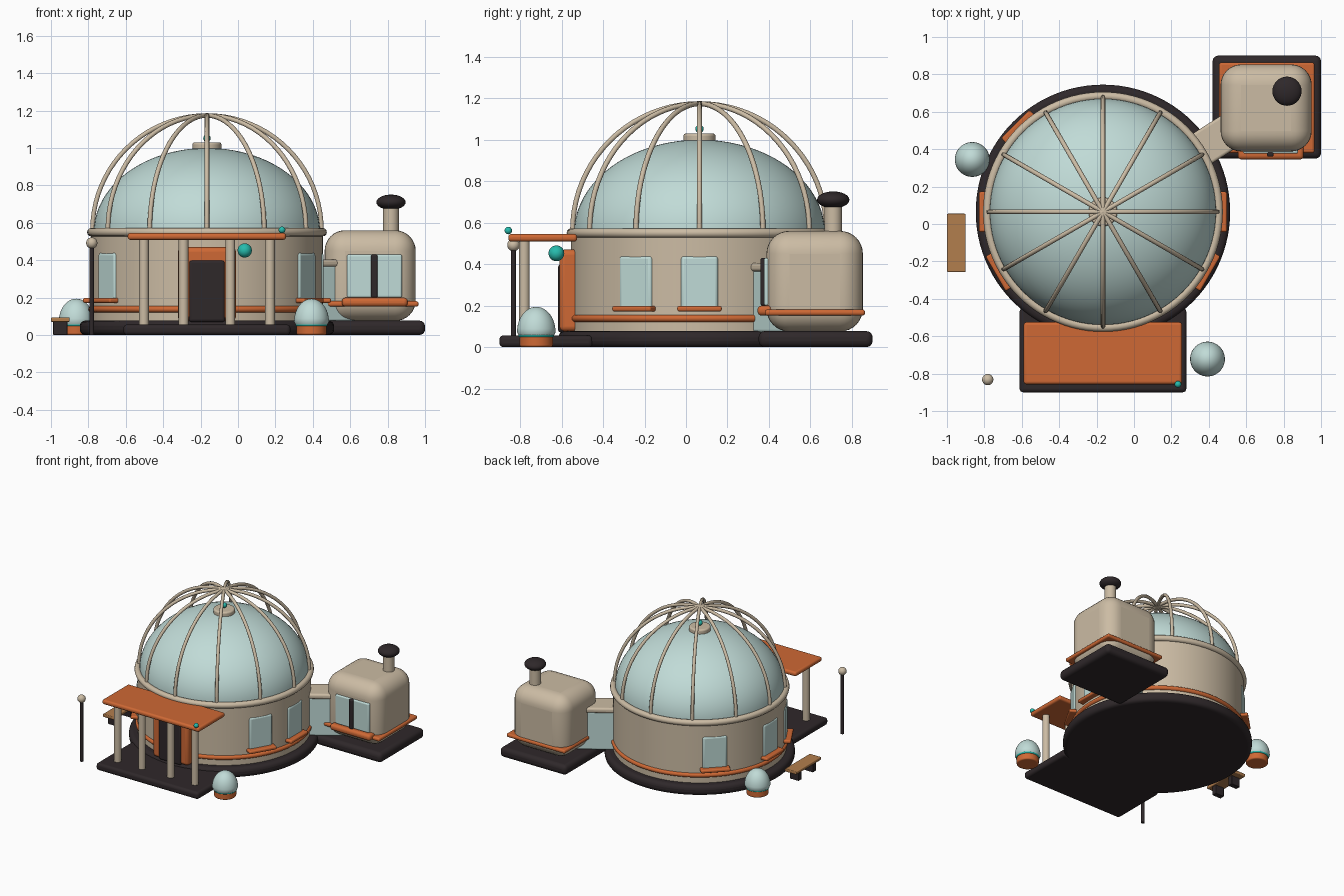
import bpy
import bmesh
from math import sin, cos, pi, radians
from mathutils import Matrix, Vector

default = bpy.data.objects.get("Cube")
if default:
    bpy.data.objects.remove(default, do_unlink=True)


def material(name, rgb):
    m = bpy.data.materials.new(name)
    m.use_nodes = True
    m.diffuse_color = (*rgb, 1)
    bsdf = next(n for n in m.node_tree.nodes if n.type == 'BSDF_PRINCIPLED')
    bsdf.inputs["Base Color"].default_value = (*rgb, 1)
    return m


BEIGE = material("warm beige", (0.60, 0.50, 0.37))
ORANGE = material("burnt orange", (0.62, 0.14, 0.035))
DARK = material("charcoal", (0.028, 0.021, 0.023))
GLASS = material("pale glass", (0.53, 0.71, 0.68))
TEAL = material("teal light", (0.02, 0.50, 0.42))
WOOD = material("wood", (0.45, 0.21, 0.075))

CX, CY = -0.166, 0.065   # centre of the round house


def finish(name, bm, mat, loc=(0, 0, 0), turn=0, bevel=0, segments=4):
    mesh = bpy.data.meshes.new(name)
    bmesh.ops.recalc_face_normals(bm, faces=bm.faces)
    bm.to_mesh(mesh)
    bm.free()
    ob = bpy.data.objects.new(name, mesh)
    bpy.context.collection.objects.link(ob)
    mesh.materials.append(mat)
    ob.location = loc
    ob.rotation_euler.z = turn
    if bevel:
        mod = ob.modifiers.new("soft edges", 'BEVEL')
        mod.width, mod.segments = bevel, segments
        mod.limit_method, mod.angle_limit = 'ANGLE', radians(40)
    bpy.ops.object.select_all(action='DESELECT')
    ob.select_set(True)
    bpy.context.view_layer.objects.active = ob
    bpy.ops.object.shade_smooth_by_angle(angle=radians(40))
    return ob


def box(name, mat, x, y, z, bevel=0.012, turn=0, segments=4):
    """Rounded box from (low, high) pairs."""
    pairs = (x, y, z)
    size = [b - a for a, b in pairs]
    bm = bmesh.new()
    bmesh.ops.create_cube(bm, size=1)
    bmesh.ops.scale(bm, vec=size, verts=bm.verts)
    return finish(name, bm, mat, [(a + b) / 2 for a, b in pairs], turn, bevel, segments)


def radial_box(name, mat, angle, near, far, width, z, bevel=0.01):
    """Box standing on the round wall, pointing outward at an angle."""
    r = (near + far) / 2
    x, y = CX + r * cos(angle), CY + r * sin(angle)
    d = (far - near) / 2
    return box(name, mat, (x - d, x + d), (y - width / 2, y + width / 2), z, bevel, angle)


def lathe(name, mat, profile, x, y, steps=64):
    """Spin a (radius, height) profile around the vertical axis."""
    bm = bmesh.new()
    verts = [bm.verts.new((r, 0, z)) for r, z in profile]
    edges = [bm.edges.new(p) for p in zip(verts, verts[1:])]
    bmesh.ops.spin(bm, geom=verts + edges, cent=(0, 0, 0), axis=(0, 0, 1),
                   angle=2 * pi, steps=steps, use_merge=True)
    bmesh.ops.remove_doubles(bm, verts=bm.verts, dist=0.0001)
    return finish(name, bm, mat, (x, y, 0))


def drum(name, mat, r, low, high, x, y, bevel=0, steps=64):
    bm = bmesh.new()
    bmesh.ops.create_cone(bm, cap_ends=True, segments=steps, radius1=r, radius2=r, depth=high - low)
    return finish(name, bm, mat, (x, y, (low + high) / 2), 0, bevel)


def ball(name, mat, r, x, y, z, squash=1):
    bm = bmesh.new()
    bmesh.ops.create_uvsphere(bm, u_segments=32, v_segments=16, radius=r)
    bmesh.ops.scale(bm, vec=(1, 1, squash), verts=bm.verts)
    return finish(name, bm, mat, (x, y, z))


def ring(name, mat, major, rx, rz, x, y, z):
    section = [(major + rx * cos(t * pi / 6), z + rz * sin(t * pi / 6)) for t in range(13)]
    return lathe(name, mat, section, x, y, 96)


def tube(name, mat, points, r, sides=10):
    """Round tube through a path of points lying in a vertical plane."""
    bm = bmesh.new()
    loops = []
    for i, p in enumerate(points):
        along = (points[min(i + 1, len(points) - 1)] - points[max(i - 1, 0)]).normalized()
        side = Vector((0, 0, 1)).cross(points[0].xy.to_3d()).normalized()
        out = along.cross(side)
        loops.append([bm.verts.new(p + r * (side * cos(2 * pi * k / sides) + out * sin(2 * pi * k / sides)))
                      for k in range(sides)])
    for a, b in zip(loops, loops[1:]):
        for k in range(sides):
            n = (k + 1) % sides
            bm.faces.new((a[k], a[n], b[n], b[k]))
    bm.faces.new(loops[0])
    bm.faces.new(loops[-1])
    return finish(name, bm, mat, (CX, CY, 0))


# Round house: plinth, wall, trims and glass dome
drum("round_plinth", DARK, 0.68, 0, 0.077, CX, CY, 0.03, 96)
drum("round_wall", BEIGE, 0.62, 0.06, 0.55, CX, CY, 0, 96)
ring("lower_trim", ORANGE, 0.615, 0.02, 0.018, CX, CY, 0.138)
ring("upper_trim", BEIGE, 0.618, 0.023, 0.023, CX, CY, 0.55)
dome = [(0.605 * cos(i * pi / 40), 0.55 + 0.45 * sin(i * pi / 40)) for i in range(21)]
lathe("glass_dome", GLASS, dome, CX, CY, 96)
drum("dome_cap", BEIGE, 0.077, 0.985, 1.03, CX, CY, 0.012)
ball("dome_beacon", TEAL, 0.02, CX, CY, 1.052)

# Twelve arched ribs meeting over the dome
for i in range(12):
    a = i * pi / 6
    path = [Vector((cos(a) * cos(t * pi / 40), sin(a) * cos(t * pi / 40), sin(t * pi / 40))) * 0.612
            + Vector((0, 0, 0.562)) for t in range(21)]
    tube(f"dome_rib_{i + 1}", BEIGE, path, 0.0125)

# Windows with sills around the wall
for i, degrees in enumerate((0, -30, 135, 180, 210)):
    a = radians(degrees)
    radial_box(f"window_glass_{i + 1}", GLASS, a, 0.57, 0.624, 0.18, (0.175, 0.44), 0.016)
    radial_box(f"window_sill_{i + 1}", ORANGE, a, 0.59, 0.663, 0.215, (0.172, 0.198))

# Entrance
box("door_frame", ORANGE, (CX - 0.155, CX + 0.155), (-0.61, -0.5), (0.075, 0.47), 0.025)
box("door", DARK, (CX - 0.097, CX + 0.097), (-0.617, -0.55), (0.07, 0.40), 0.015)
ball("door_lamp", TEAL, 0.038, 0.036, -0.625, 0.452)

# Porch
box("porch_floor", DARK, (-0.612, 0.28), (-0.9, -0.45), (0, 0.056), 0.02)
box("porch_roof", ORANGE, (-0.59, 0.257), (-0.857, -0.525), (0.509, 0.545), 0.015)
for i, offset in enumerate((-0.337, -0.125, 0.125, 0.337)):
    drum(f"porch_post_{i + 1}", BEIGE, 0.026, 0.05, 0.515, CX + offset, -0.78, 0, 32)
ball("porch_roof_light", TEAL, 0.018, 0.235, -0.857, 0.562)

# Annex
box("annex_plinth", DARK, (0.42, 1.0), (0.35, 0.9), (0, 0.077), 0.03)
box("annex_body", BEIGE, (0.463, 0.95), (0.388, 0.853), (0.075, 0.56), 0.11, 0, 8)
box("annex_trim", ORANGE, (0.455, 0.965), (0.38, 0.863), (0.152, 0.181), 0.012)
box("annex_sill", ORANGE, (0.555, 0.907), (0.345, 0.42), (0.152, 0.2), 0.02)
box("annex_window", GLASS, (0.583, 0.877), (0.376, 0.43), (0.2, 0.43), 0.01)
box("annex_window_bar", DARK, (0.712, 0.746), (0.36, 0.4), (0.2, 0.43), 0.008)
drum("chimney_pipe", BEIGE, 0.042, 0.5, 0.69, 0.818, 0.71, 0, 32)
ball("chimney_cap", DARK, 0.078, 0.818, 0.71, 0.71, 0.52)

# Glazed passage between house and annex
link = radians(32.5)
radial_box("passage_glass", GLASS, link, 0.56, 0.9, 0.165, (0.07, 0.375), 0.015)
radial_box("passage_roof", BEIGE, link, 0.56, 0.9, 0.19, (0.365, 0.405), 0.015)

# Garden pods
for i, (x, y) in enumerate(((0.393, -0.722), (-0.865, 0.345))):
    drum(f"pod_base_{i + 1}", ORANGE, 0.08, 0, 0.055, x, y, 0.01, 48)
    ring(f"pod_light_ring_{i + 1}", TEAL, 0.078, 0.008, 0.008, x, y, 0.055)
    egg = [(0, 0.056), (0.085, 0.056)]
    egg += [(0.093 * cos(t * pi / 24), 0.072 + 0.122 * sin(t * pi / 24)) for t in range(13)]
    lathe(f"pod_glass_{i + 1}", GLASS, egg, x, y, 48)

# Lamp post
drum("lamp_post", DARK, 0.013, 0, 0.48, -0.782, -0.832, 0, 24)
ball("lamp_globe", BEIGE, 0.03, -0.782, -0.832, 0.492)

# Bench
box("bench_seat", WOOD, (-1.0, -0.9), (-0.257, 0.055), (0.07, 0.094), 0.006)
for side, y in (("front", -0.19), ("back", -0.012)):
    box(f"bench_leg_{side}", DARK, (-0.988, -0.912), (y - 0.02, y + 0.02), (0, 0.075), 0.004)
